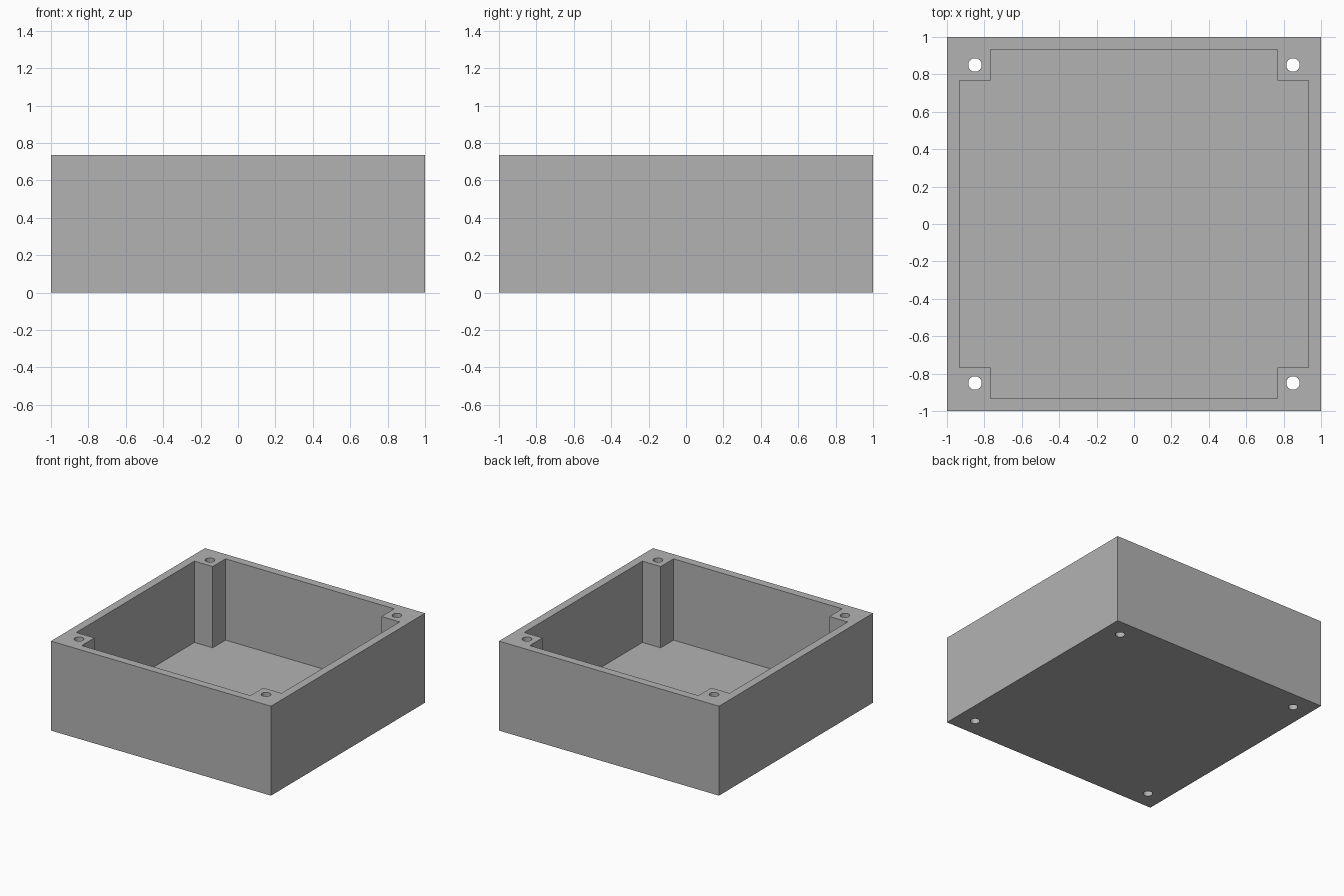
import bpy
import bmesh
from mathutils import Matrix, Vector

if "Cube" in bpy.data.objects:
    bpy.data.objects.remove(bpy.data.objects["Cube"], do_unlink=True)

HEIGHT = 0.735
WALL = 0.067      # wall and floor thickness
POST = 0.767      # inner face of the corner posts
HOLE = 0.85       # screw hole centre
RADIUS = 0.036
INNER = 1 - WALL

grey = bpy.data.materials.new("grey plastic")
grey.use_nodes = True
colour = (0.45, 0.45, 0.45, 1)
grey.diffuse_color = colour
grey.node_tree.nodes["Principled BSDF"].inputs["Base Color"].default_value = colour


def make_object(name, bm):
    bmesh.ops.recalc_face_normals(bm, faces=bm.faces[:])
    mesh = bpy.data.meshes.new(name)
    bm.to_mesh(mesh)
    bm.free()
    mesh.materials.append(grey)
    obj = bpy.data.objects.new(name, mesh)
    bpy.context.collection.objects.link(obj)
    return obj


# Solid block
bm = bmesh.new()
bmesh.ops.create_cube(bm, size=1, matrix=Matrix.Translation((0, 0, HEIGHT / 2))
                      @ Matrix.Diagonal((2, 2, HEIGHT, 1)))
box = make_object("enclosure_box", bm)

# Cross-shaped cavity that leaves a post in each corner
bm = bmesh.new()
corner = [(INNER, -POST), (INNER, POST), (POST, POST)]
outline = []
for turn in range(4):
    for x, y in corner:
        for _ in range(turn):
            x, y = -y, x
        outline.append(bm.verts.new((x, y, WALL)))
floor = bm.faces.new(outline)
lid = bmesh.ops.extrude_face_region(bm, geom=[floor])
bmesh.ops.translate(bm, vec=Vector((0, 0, HEIGHT)),
                    verts=[v for v in lid["geom"] if isinstance(v, bmesh.types.BMVert)])

# Screw holes right through the posts
for sx in (-1, 1):
    for sy in (-1, 1):
        bmesh.ops.create_cone(bm, cap_ends=True, segments=32, radius1=RADIUS,
                              radius2=RADIUS, depth=HEIGHT * 2,
                              matrix=Matrix.Translation((sx * HOLE, sy * HOLE, HEIGHT / 2)))
cutter = make_object("cavity_cutter", bm)
cutter.hide_render = True

# Cut the block and discard the cutter
cut = box.modifiers.new("cavity", 'BOOLEAN')
cut.operation = 'DIFFERENCE'
cut.solver = 'EXACT'
cut.object = cutter
bpy.ops.object.select_all(action='DESELECT')
bpy.context.view_layer.objects.active = box
box.select_set(True)
bpy.ops.object.modifier_apply(modifier=cut.name)
bpy.data.objects.remove(cutter, do_unlink=True)
bpy.ops.object.shade_smooth_by_angle()
